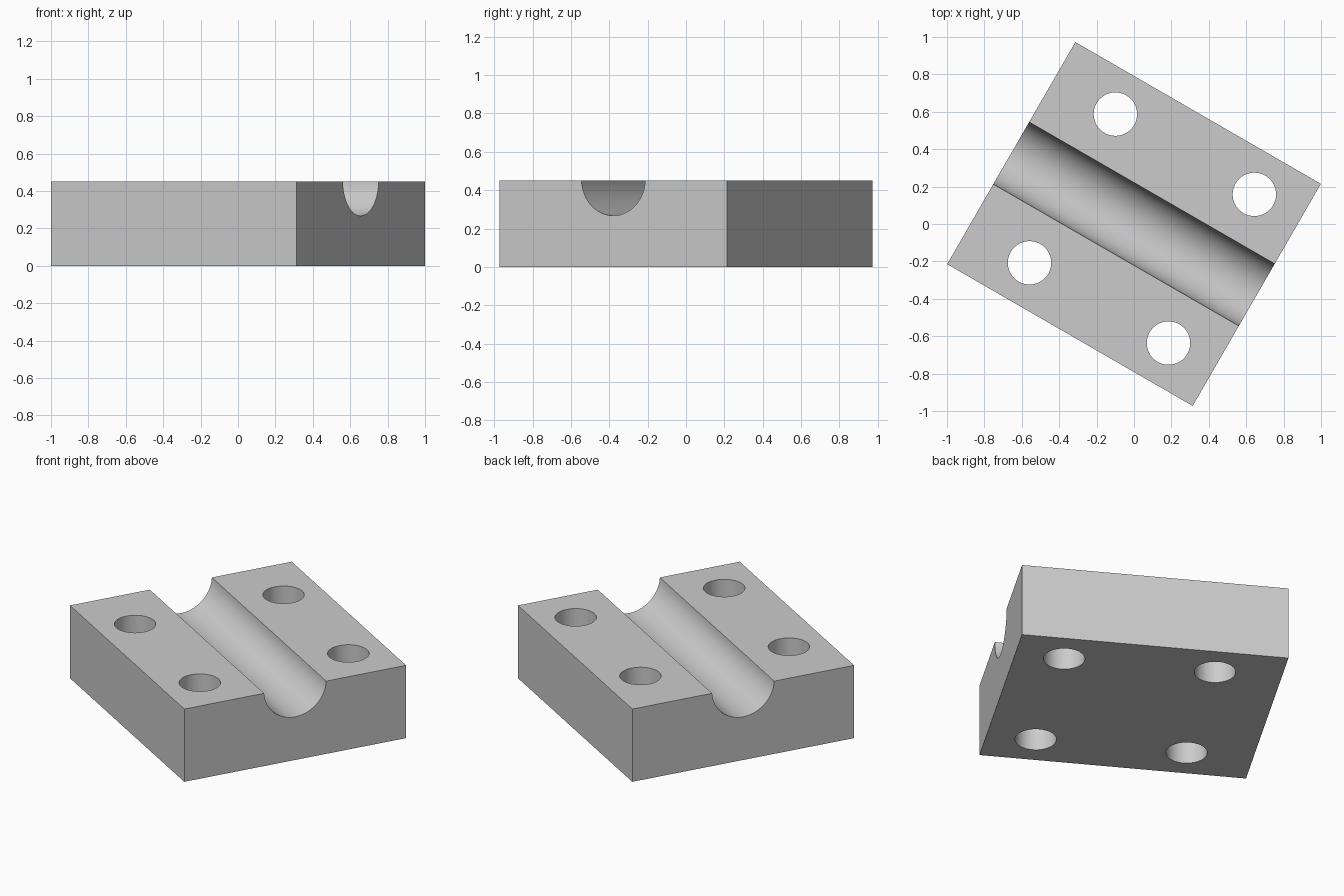
import bpy
import bmesh
from math import radians, sin, cos, acos
from mathutils import Matrix

LENGTH, WIDTH, HEIGHT = 1.516, 1.371, 0.45
GROOVE_R, GROOVE_Z = 0.192, 0.459
HOLE_R, HOLE_XS, HOLE_Y = 0.116, (-0.38, 0.478), 0.459
TURN = radians(-30)

cube = bpy.data.objects.get("Cube")
if cube:
    bpy.data.objects.remove(cube, do_unlink=True)

grey = bpy.data.materials.new("plain grey")
grey.use_nodes = True
colour = (0.6, 0.6, 0.6, 1)
grey.diffuse_color = colour
grey.node_tree.nodes["Principled BSDF"].inputs["Base Color"].default_value = colour


def add_object(name, bm):
    bmesh.ops.recalc_face_normals(bm, faces=bm.faces)
    bm.transform(Matrix.Rotation(TURN, 4, 'Z'))
    mesh = bpy.data.meshes.new(name)
    bm.to_mesh(mesh)
    bm.free()
    mesh.materials.append(grey)
    obj = bpy.data.objects.new(name, mesh)
    bpy.context.collection.objects.link(obj)
    return obj


# Block: end profile with a round groove in the top, extruded lengthwise
half = WIDTH / 2
spread = acos((GROOVE_Z - HEIGHT) / GROOVE_R)
steps = 48
profile = [(-half, HEIGHT), (-half, 0), (half, 0), (half, HEIGHT)]
for i in range(steps + 1):
    a = spread * (1 - 2 * i / steps)
    profile.append((GROOVE_R * sin(a), GROOVE_Z - GROOVE_R * cos(a)))
bm = bmesh.new()
end = bm.faces.new([bm.verts.new((-LENGTH / 2, y, z)) for y, z in profile])
out = bmesh.ops.extrude_face_region(bm, geom=[end], use_keep_orig=True)
moved = [v for v in out["geom"] if isinstance(v, bmesh.types.BMVert)]
bmesh.ops.translate(bm, verts=moved, vec=(LENGTH, 0, 0))
block = add_object("grooved_block", bm)

# Cutter: four upright bolt holes
bm = bmesh.new()
for x in HOLE_XS:
    for y in (-HOLE_Y, HOLE_Y):
        bmesh.ops.create_cone(bm, cap_ends=True, segments=64,
                              radius1=HOLE_R, radius2=HOLE_R, depth=HEIGHT * 2,
                              matrix=Matrix.Translation((x, y, HEIGHT / 2)))
cutter = add_object("bolt_hole_cutter", bm)
cutter.hide_render = True

# Drill the holes, then remove the cutter
cut = block.modifiers.new("bolt_holes", 'BOOLEAN')
cut.operation = 'DIFFERENCE'
cut.solver = 'EXACT'
cut.object = cutter
bpy.ops.object.select_all(action='DESELECT')
block.select_set(True)
bpy.context.view_layer.objects.active = block
bpy.ops.object.modifier_apply(modifier=cut.name)
bpy.data.objects.remove(cutter, do_unlink=True)

# Smooth groove and hole walls, crisp edges
bpy.ops.object.shade_smooth_by_angle(angle=radians(30))
